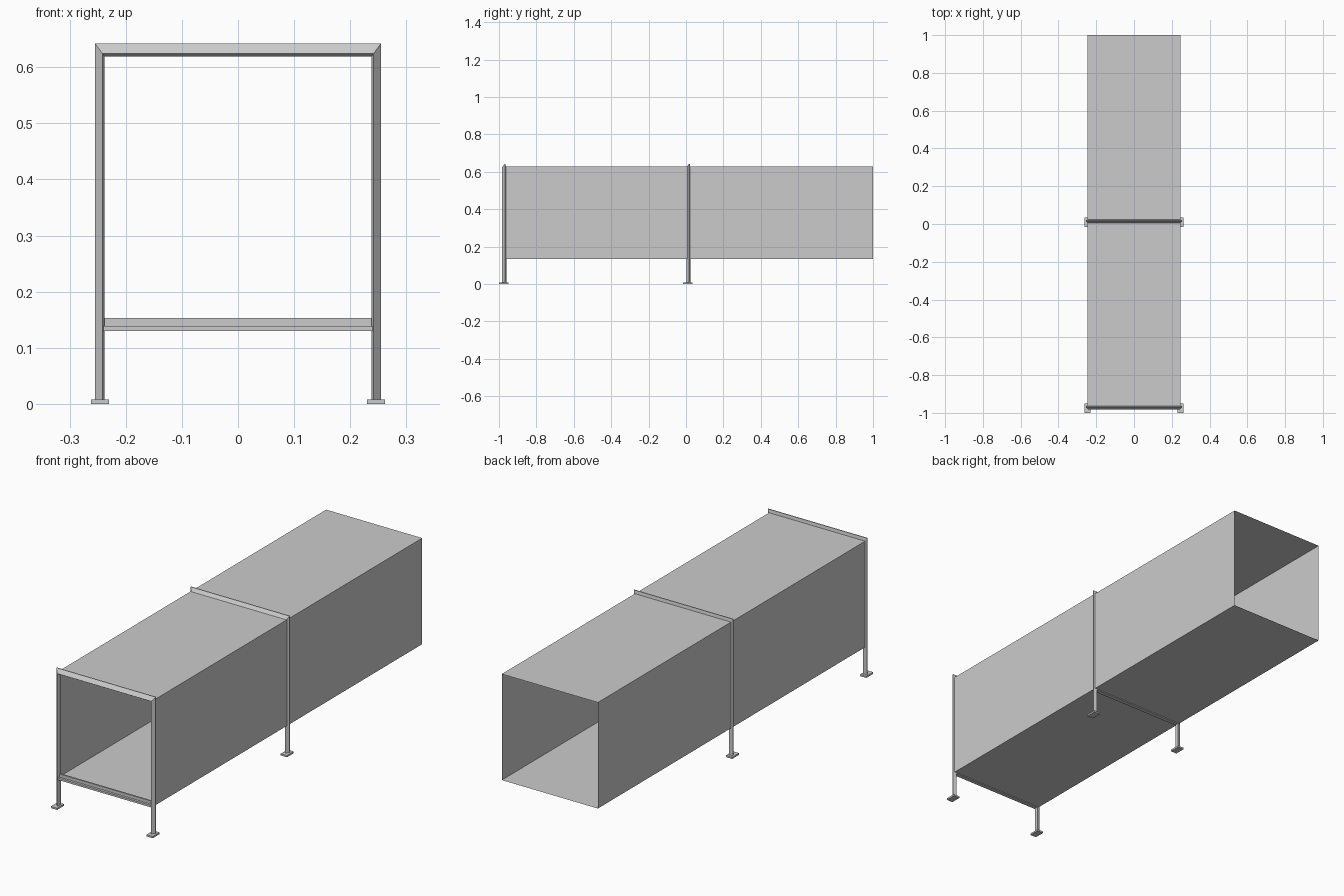
import bpy, bmesh

if "Cube" in bpy.data.objects:
    bpy.data.objects.remove(bpy.data.objects["Cube"])


def make_object(name, bm):
    bmesh.ops.recalc_face_normals(bm, faces=bm.faces)
    mesh = bpy.data.meshes.new(name)
    bm.to_mesh(mesh)
    bm.free()
    ob = bpy.data.objects.new(name, mesh)
    bpy.context.collection.objects.link(ob)
    return ob


def skin(name, rings, capped=True):
    """Bridge a row of closed rings with quads."""
    bm = bmesh.new()
    vs = [[bm.verts.new(p) for p in ring] for ring in rings]
    n = len(rings[0])
    for a, b in zip(vs, vs[1:]):
        for i in range(n):
            j = (i + 1) % n
            bm.faces.new((a[i], a[j], b[j], b[i]))
    if capped:
        bm.faces.new(vs[0])
        bm.faces.new(vs[-1])
    return make_object(name, bm)


def box(name, centre, size):
    rings = []
    for s in (-0.5, 0.5):
        rings.append([(centre[0] + a * size[0], centre[1] + b * size[1], centre[2] + s * size[2])
                      for a, b in ((-.5, -.5), (.5, -.5), (.5, .5), (-.5, .5))])
    return skin(name, rings)


# Open-ended sheet tunnel
W, ZB, ZT = 0.247, 0.134, 0.627
skin("tunnel_shell",
     [[(-W, y, ZB), (W, y, ZB), (W, y, ZT), (-W, y, ZT)] for y in (-0.968, 1.0)],
     capped=False)

# Frame section: y offset, half width, height of top rail
SECTION = [(-0.011, 0.2415, 0.624), (0.003, 0.2545, 0.642),
           (0.007, 0.2545, 0.642), (0.011, 0.238, 0.619), (-0.003, 0.238, 0.619)]
# Stepped floor rail section: y offset, z
RAIL = [(-0.009, 0.130), (-0.009, 0.139), (0.002, 0.139),
        (0.002, 0.153), (0.010, 0.153), (0.010, 0.130)]

for label, yc in (("front", -0.972), ("middle", 0.013)):
    # Mitred hoop of two posts and a top rail
    skin(label + "_frame", [
        [(-r, yc + y, 0.004) for y, r, z in SECTION],
        [(-r, yc + y, z) for y, r, z in SECTION],
        [(r, yc + y, z) for y, r, z in SECTION],
        [(r, yc + y, 0.004) for y, r, z in SECTION]])
    # Rail carrying the tunnel floor
    skin(label + "_floor_rail",
         [[(x, yc + y, z) for y, z in RAIL] for x in (-0.24, 0.24)])
    # Foot plates
    for side, s in (("left", -1), ("right", 1)):
        box(f"{label}_{side}_foot", (s * 0.246, yc - 0.003, 0.004), (0.032, 0.05, 0.008))
